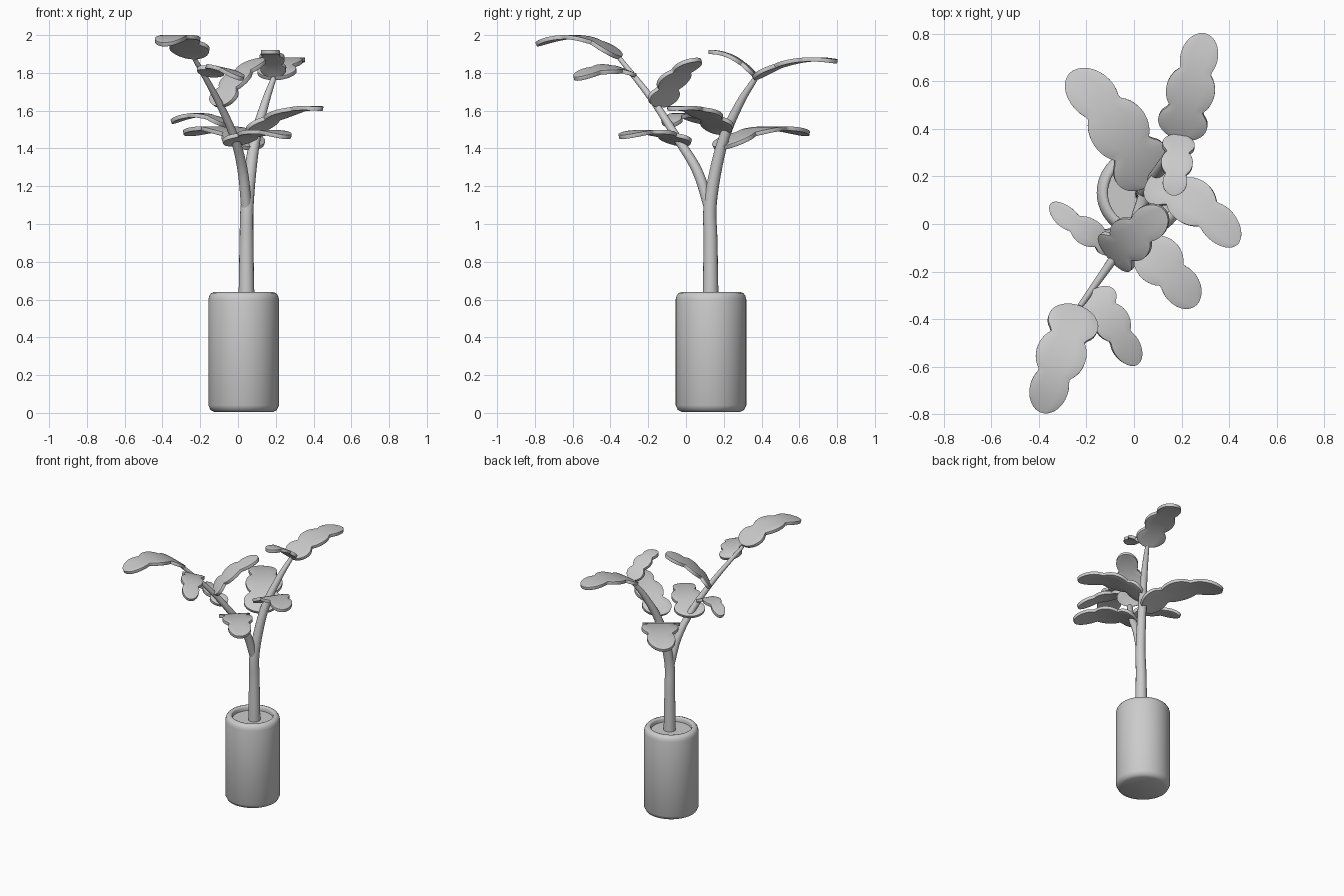
import bpy
import bmesh
import math
from mathutils import Vector

cube = bpy.data.objects.get("Cube")
if cube:
    bpy.data.objects.remove(cube, do_unlink=True)

grey = bpy.data.materials.new("plain grey")
grey.use_nodes = True
grey.diffuse_color = (0.6, 0.6, 0.6, 1)
grey.node_tree.nodes["Principled BSDF"].inputs["Base Color"].default_value = (0.6, 0.6, 0.6, 1)


def finish(name, bm, angle=40):
    bmesh.ops.recalc_face_normals(bm, faces=bm.faces)
    mesh = bpy.data.meshes.new(name)
    bm.to_mesh(mesh)
    bm.free()
    obj = bpy.data.objects.new(name, mesh)
    bpy.context.collection.objects.link(obj)
    mesh.materials.append(grey)
    bpy.ops.object.select_all(action='DESELECT')
    bpy.context.view_layer.objects.active = obj
    obj.select_set(True)
    bpy.ops.object.shade_smooth_by_angle(angle=math.radians(angle))
    return obj


def lathe(name, profile, center, sides=48):
    bm = bmesh.new()
    verts = [bm.verts.new((center[0] + r, center[1], z)) for r, z in profile]
    edges = [bm.edges.new(pair) for pair in zip(verts, verts[1:])]
    bmesh.ops.spin(bm, geom=verts + edges, cent=(*center, 0), axis=(0, 0, 1),
                   angle=math.tau, steps=sides, use_merge=True)
    bmesh.ops.remove_doubles(bm, verts=bm.verts, dist=0.0005)
    return finish(name, bm)


def catmull(points, steps=8):
    """Smooth path through points, each with a radius as fourth value."""
    p = [Vector(q) for q in points]
    p = [2 * p[0] - p[1]] + p + [2 * p[-1] - p[-2]]
    out = []
    for a, b, c, d in zip(p, p[1:], p[2:], p[3:]):
        for i in range(steps):
            t = i / steps
            out.append(0.5 * (2 * b + (c - a) * t + (2 * a - 5 * b + 4 * c - d) * t ** 2
                              + (3 * b - a - 3 * c + d) * t ** 3))
    return out + [p[-2]]


def stem(name, points, sides=16):
    path = catmull(points)
    bm = bmesh.new()
    rings = []
    for i, q in enumerate(path):
        tangent = (path[min(i + 1, len(path) - 1)] - path[max(i - 1, 0)]).to_3d().normalized()
        u = tangent.cross(Vector((0, 1, 0))).normalized()
        v = tangent.cross(u)
        rings.append([bm.verts.new(q.to_3d() + q.w * (u * math.cos(k * math.tau / sides)
                                                     + v * math.sin(k * math.tau / sides)))
                      for k in range(sides)])
    for a, b in zip(rings, rings[1:]):
        for k in range(sides):
            n = (k + 1) % sides
            bm.faces.new((a[k], a[n], b[n], b[k]))
    bm.faces.new(rings[0])
    bm.faces.new(rings[-1])
    return finish(name, bm)


# Three overlapping lobes: centre along leaf, half length, relative half width
LOBES = ((0.17, 0.17, 1.0), (0.48, 0.24, 0.98), (0.79, 0.21, 0.75))


def leaf(name, base, mid, tip, half_width, tilt=0.0, rows=48, cols=4):
    """Scalloped blade arching through base, mid and tip."""
    base, mid, tip = Vector(base), Vector(mid), Vector(tip)
    control = 2 * mid - (base + tip) / 2
    along = tip - base
    side = Vector((along.y, -along.x, 0)).normalized()
    side = (side + Vector((0, 0, tilt))).normalized()
    bm = bmesh.new()
    grid = []
    for i in range(rows + 1):
        t = 0.5 - 0.5 * math.cos(math.pi * i / rows)
        w = max(k * math.sqrt(max(0, 1 - ((t - c) / h) ** 2)) for c, h, k in LOBES)
        w = max(w, 0.06) * half_width
        p = base * (1 - t) ** 2 + control * 2 * t * (1 - t) + tip * t ** 2
        grid.append([bm.verts.new(p + side * w * (2 * j / cols - 1)) for j in range(cols + 1)])
    for a, b in zip(grid, grid[1:]):
        for j in range(cols):
            bm.faces.new((a[j], a[j + 1], b[j + 1], b[j]))
    obj = finish(name, bm)
    solid = obj.modifiers.new("thickness", 'SOLIDIFY')
    solid.thickness = 0.022
    solid.offset = 0
    bevel = obj.modifiers.new("soft rim", 'BEVEL')
    bevel.width = 0.005
    bevel.segments = 2
    bevel.limit_method = 'ANGLE'
    bevel.angle_limit = math.radians(60)


# Pot with rounded edges, rim and sunken soil
lathe("pot", [(0, 0.005), (0.155, 0.005), (0.175, 0.015), (0.187, 0.04), (0.187, 0.60),
              (0.182, 0.62), (0.172, 0.634), (0.155, 0.64), (0.145, 0.637), (0.14, 0.63),
              (0.14, 0.605), (0, 0.605)], (0.03, 0.132))

# Forked stem
stem("main_stem", [(0.045, 0.13, 0.6, 0.042), (0.045, 0.13, 0.9, 0.037),
                   (0.05, 0.13, 1.12, 0.034), (0.085, 0.19, 1.42, 0.029),
                   (0.14, 0.28, 1.63, 0.022), (0.19, 0.37, 1.775, 0.014)])
stem("side_stem", [(0.045, 0.125, 1.08, 0.028), (0.025, 0.06, 1.28, 0.027),
                   (-0.02, -0.05, 1.46, 0.023), (-0.11, -0.18, 1.66, 0.018),
                   (-0.23, -0.35, 1.875, 0.012)])

# Leaves of the main stem
leaf("back_top_leaf", (0.19, 0.36, 1.77), (0.24, 0.57, 1.86), (0.30, 0.80, 1.86), 0.105)
leaf("inner_top_leaf", (0.19, 0.37, 1.78), (0.18, 0.25, 1.88), (0.165, 0.12, 1.91), 0.068)
leaf("left_leaf", (0.07, 0.19, 1.48), (0.25, 0.09, 1.59), (0.44, -0.08, 1.61), 0.10)
leaf("back_leaf", (0.07, 0.17, 1.40), (-0.07, 0.41, 1.50), (-0.26, 0.64, 1.475), 0.128)

# Leaves of the side stem
leaf("right_leaf", (-0.06, -0.09, 1.52), (-0.20, -0.03, 1.575), (-0.35, 0.08, 1.54), 0.06)
leaf("front_leaf", (-0.04, -0.01, 1.42), (0.11, -0.16, 1.485), (0.26, -0.34, 1.46), 0.105)
leaf("upright_leaf", (-0.10, -0.14, 1.62), (-0.01, -0.06, 1.77), (0.13, 0.06, 1.87), 0.10)
leaf("front_upper_leaf", (-0.17, -0.28, 1.79), (-0.09, -0.42, 1.82), (0.01, -0.59, 1.77), 0.078, 0.2)
leaf("front_top_leaf", (-0.23, -0.35, 1.88), (-0.31, -0.56, 1.985), (-0.39, -0.79, 1.95), 0.108)
